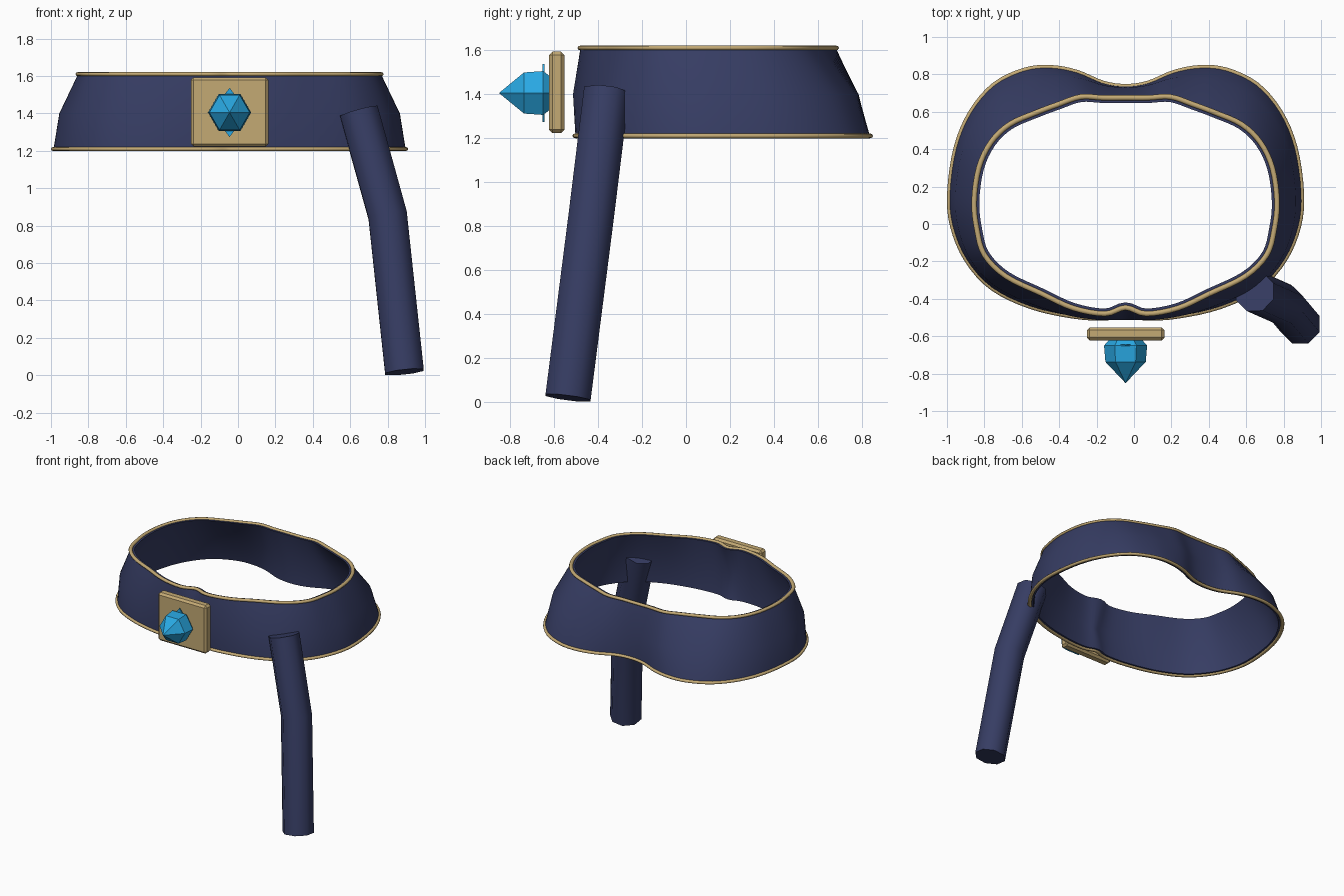
import bpy, bmesh, math
from mathutils import Vector

if "Cube" in bpy.data.objects:
    bpy.data.objects.remove(bpy.data.objects["Cube"])

CX = -0.045  # the band is centred slightly left of the origin


def material(name, color):
    m = bpy.data.materials.new(name)
    m.diffuse_color = (*color, 1)
    m.use_nodes = True
    m.node_tree.nodes["Principled BSDF"].inputs["Base Color"].default_value = m.diffuse_color
    return m


NAVY = material("navy leather", (0.037, 0.046, 0.125))
GOLD = material("gold trim", (0.55, 0.40, 0.175))
BLUE = material("blue crystal", (0.022, 0.39, 0.76))


def finish(name, bm, mat, smooth=None):
    bmesh.ops.recalc_face_normals(bm, faces=bm.faces)
    mesh = bpy.data.meshes.new(name)
    bm.to_mesh(mesh)
    bm.free()
    mesh.materials.append(mat)
    if smooth:
        mesh.shade_smooth()
        mesh.set_sharp_from_angle(angle=math.radians(smooth))
    obj = bpy.data.objects.new(name, mesh)
    bpy.context.collection.objects.link(obj)
    return obj


def loft(name, rings, mat, closed=False, smooth=None):
    """Skin a series of rings; close the series or cap both ends."""
    bm = bmesh.new()
    vs = [[bm.verts.new(p) for p in r] for r in rings]
    n = len(vs[0])
    pairs = list(zip(vs, vs[1:])) + ([(vs[-1], vs[0])] if closed else [])
    for a, b in pairs:
        for i in range(n):
            j = (i + 1) % n
            bm.faces.new((a[i], a[j], b[j], b[i]))
    if not closed:
        bm.faces.new(vs[0])
        bm.faces.new(vs[-1])
    bmesh.ops.remove_doubles(bm, verts=bm.verts, dist=1e-5)
    return finish(name, bm, mat, smooth)


def outline(half, steps=4):
    """Mirror a half outline and smooth it with a Catmull-Rom curve."""
    pts = [Vector(p) for p in half] + [Vector((-x, y)) for x, y in half[-2:0:-1]]
    n, out = len(pts), []
    for i in range(n):
        a, b, c, d = (pts[(i + k) % n] for k in (-1, 0, 1, 2))
        for s in range(steps):
            t = s / steps
            out.append(0.5 * (2 * b + (c - a) * t + (2 * a - 5 * b + 4 * c - d) * t * t
                              + (3 * b - a - 3 * c + d) * t ** 3))
    return out


def offset(path, d):
    """Move a clockwise outline outward by d."""
    n, out = len(path), []
    for i, p in enumerate(path):
        t = (path[(i + 1) % n] - path[i - 1]).normalized()
        out.append(p + Vector((-t.y, t.x)) * d)
    return out


def at(path, z):
    return [(p.x + CX, p.y, z) for p in path]


# Waist band: flared, slightly bulging, dipped at front and back centre
low = outline([(0, .735), (.12, .752), (.26, .81), (.40, .836), (.54, .822), (.70, .745),
               (.825, .60), (.905, .41), (.94, .17), (.925, -.01), (.85, -.19), (.715, -.34),
               (.51, -.44), (.28, -.492), (.10, -.502), (0, -.475)])
top = outline([(0, .675), (.12, .675), (.24, .68), (.36, .64), (.48, .595), (.62, .533),
               (.72, .437), (.785, .30), (.81, .12), (.795, -.03), (.755, -.165), (.64, -.28),
               (.45, -.372), (.28, -.45), (.11, -.48), (0, -.447)])
mid = offset([a * .63 + b * .37 for a, b in zip(low, top)], 0.018)
for p in mid:  # the front centre stays full at mid height
    if abs(p.x) < .15 and p.y < 0:
        p.y = -.514
Z = (1.21, 1.40, 1.61)
outer = [at(p, z) for p, z in zip((low, mid, top), Z)]
inner = [at(offset(p, -0.028), z) for p, z in zip((low, mid, top), Z)]
loft("waist_band", outer + inner[::-1], NAVY, closed=True, smooth=50)

# Rounded piping along both rims
for name, path, z in (("lower_trim", low, Z[0]), ("upper_trim", top, Z[2])):
    rings = []
    for k in range(8):
        a = math.tau * k / 8
        rings.append(at(offset(path, 0.014 * math.cos(a)), z + 0.011 * math.sin(a)))
    loft(name, rings, GOLD, closed=True, smooth=60)

# Buckle plate with chamfered edges
bm = bmesh.new()
bmesh.ops.create_cube(bm, size=1)
for v in bm.verts:
    v.co = Vector((v.co.x * 0.415 + CX, v.co.y * 0.07 - 0.588, v.co.z * 0.37 + 1.408))
bmesh.ops.bevel(bm, geom=bm.edges[:], offset=0.015, segments=1, affect='EDGES')
finish("buckle_plate", bm, GOLD)


# Faceted gem pointing forward
def hexagon(r, y):
    return [(CX + r * math.cos(math.tau * k / 6), y, 1.405 + r * math.sin(math.tau * k / 6))
            for k in range(6)]


loft("gem", [hexagon(.08, -.61), hexagon(.115, -.65), hexagon(.108, -.737),
             hexagon(.001, -.85)], BLUE)

# Thin diamond-shaped setting behind the gem
loft("gem_setting", [[(CX + .1, y, 1.405), (CX, y, 1.537), (CX - .1, y, 1.405),
                      (CX, y, 1.274)] for y in (-.643, -.652)], BLUE)

# Hanging strap: bent eight-sided tube whose upper end cuts into the band
path = [Vector(p) for p in ((.89, -.537, .018), (.80, -.43, .855), (.646, -.362, 1.41))]
rings = []
for i, p in enumerate(path):
    d = (path[min(i + 1, 2)] - path[max(i - 1, 0)]).normalized()
    u = (Vector((1, 0, 0)) - d * d.x).normalized()
    w = d.cross(u)
    rings.append([p + 0.112 * (math.cos(a) * u + math.sin(a) * w)
                  for a in (math.tau * (k + .5) / 8 for k in range(8))])
loft("hanging_strap", rings, NAVY, smooth=60)
